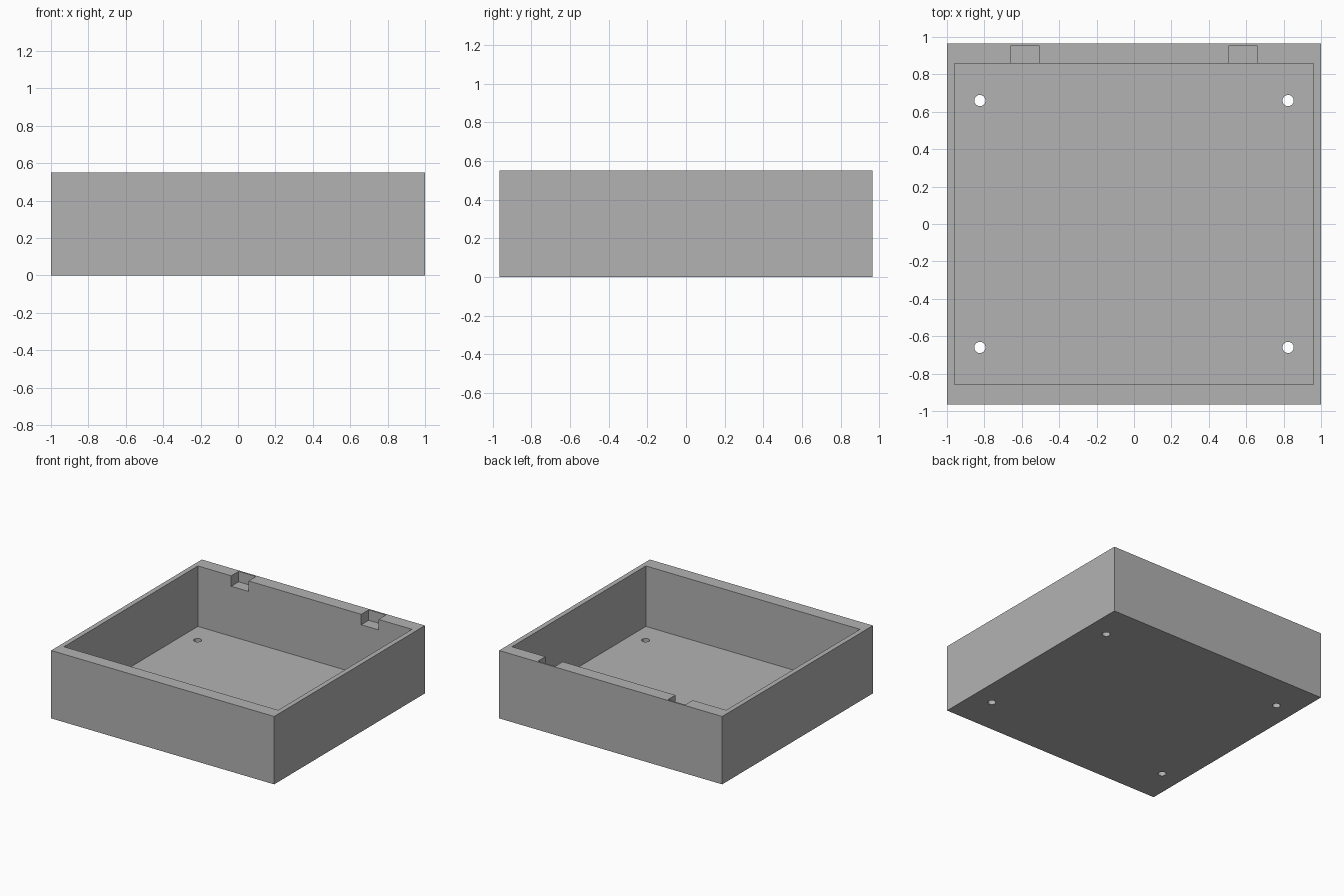
import bpy

cube = bpy.data.objects.get("Cube")
if cube:
    bpy.data.objects.remove(cube, do_unlink=True)

# Overall sizes
HALF_X, HALF_Y, HEIGHT = 1.0, 0.965, 0.55
INNER_X, INNER_Y, FLOOR = 0.96, 0.857, 0.06
ABOVE = HEIGHT + 0.2  # cutters reach past the rim

grey = bpy.data.materials.new("plain grey")
grey.use_nodes = True
colour = (0.448, 0.448, 0.448, 1)
grey.diffuse_color = colour
grey.node_tree.nodes["Principled BSDF"].inputs["Base Color"].default_value = colour


def box(name, low, high):
    """Box between two opposite corners."""
    middle = [(a + b) / 2 for a, b in zip(low, high)]
    bpy.ops.mesh.primitive_cube_add(size=1, location=middle)
    obj = bpy.context.object
    obj.name = name
    obj.scale = [b - a for a, b in zip(low, high)]
    bpy.ops.object.transform_apply(location=True, rotation=False, scale=True)
    return obj


def cut(target, cutter):
    """Subtract the cutter from the target, then discard it."""
    cutter.hide_render = True
    bpy.context.view_layer.objects.active = target
    mod = target.modifiers.new("cut", "BOOLEAN")
    mod.operation = "DIFFERENCE"
    mod.solver = "EXACT"
    mod.object = cutter
    bpy.ops.object.modifier_apply(modifier=mod.name)
    bpy.data.objects.remove(cutter, do_unlink=True)


# Open tray: solid block with a cavity
tray = box("tray", (-HALF_X, -HALF_Y, 0), (HALF_X, HALF_Y, HEIGHT))
cut(tray, box("cavity_cutter", (-INNER_X, -INNER_Y, FLOOR), (INNER_X, INNER_Y, ABOVE)))

for side in (-1, 1):
    # Hinge notch in the inside of the thick back wall
    x = 0.583 * side
    cut(tray, box("notch_cutter", (x - 0.078, 0.8, HEIGHT - 0.085), (x + 0.078, 0.952, ABOVE)))
    # Screw holes through the floor
    for end in (-1, 1):
        bpy.ops.mesh.primitive_cylinder_add(
            vertices=32, radius=0.03, depth=0.3, location=(0.824 * side, 0.66 * end, 0))
        cut(tray, bpy.context.object)

# Finish
tray.data.materials.clear()
tray.data.materials.append(grey)
bpy.ops.object.select_all(action="DESELECT")
tray.select_set(True)
bpy.context.view_layer.objects.active = tray
bpy.ops.object.shade_smooth_by_angle()
